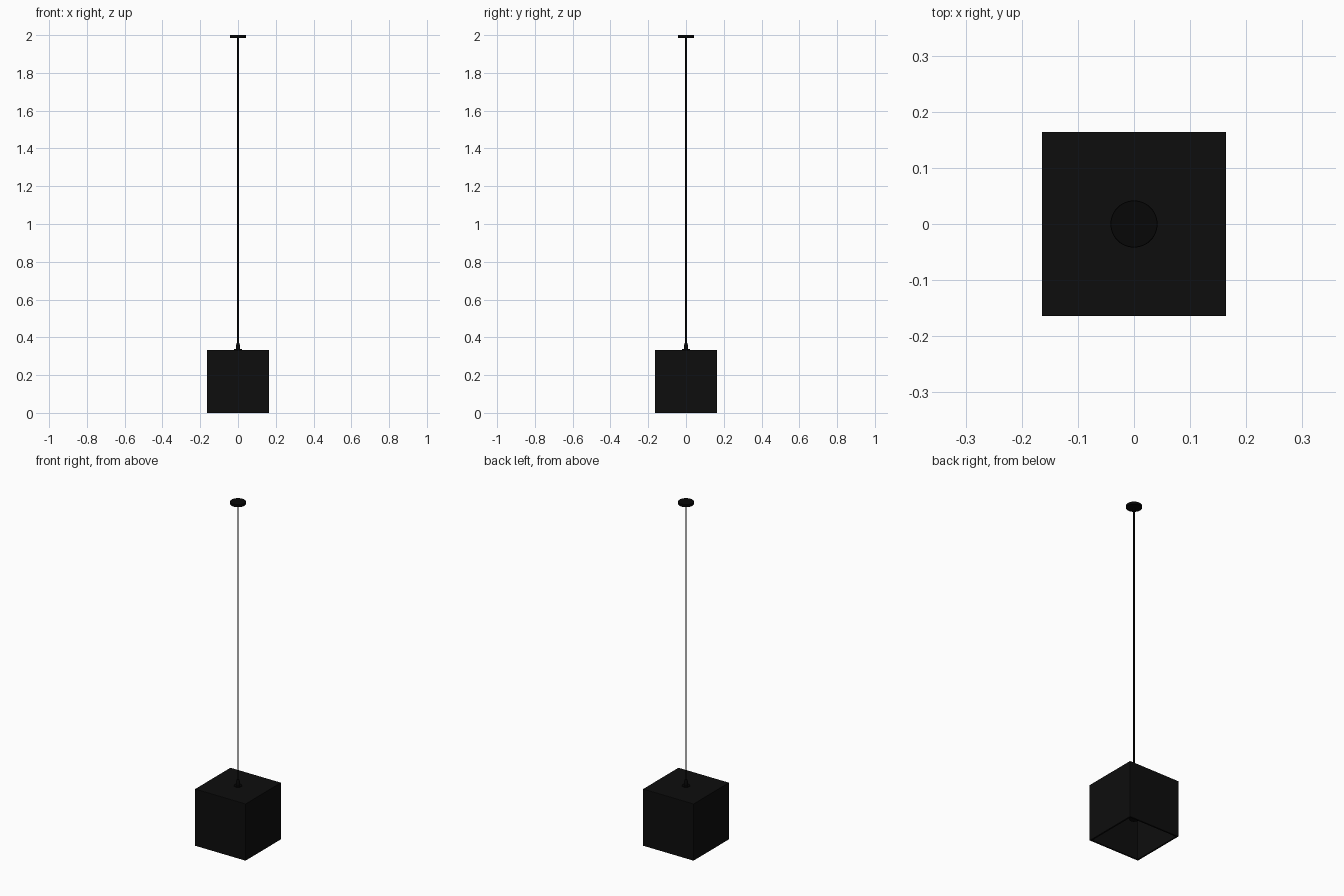
import bpy, bmesh, math

if "Cube" in bpy.data.objects:
    bpy.data.objects.remove(bpy.data.objects["Cube"])

def mat(name, c):
    m = bpy.data.materials.new(name)
    m.diffuse_color = (c, c, c, 1)
    m.use_nodes = True
    m.node_tree.nodes["Principled BSDF"].inputs["Base Color"].default_value = m.diffuse_color
    return m

shade_black = mat("shade black", 0.004)
fitting_black = mat("fitting black", 0.002)

def lathe(name, profile, m, n=32):
    """Revolve (radius, height) points about the z axis."""
    bm = bmesh.new()
    vs = [bm.verts.new((r, 0, z)) for r, z in profile]
    es = [bm.edges.new(p) for p in zip(vs, vs[1:])]
    bmesh.ops.spin(bm, geom=vs + es, cent=(0, 0, 0), axis=(0, 0, 1),
                   angle=math.tau, steps=n, use_duplicate=False)
    bmesh.ops.remove_doubles(bm, verts=bm.verts, dist=1e-5)
    bmesh.ops.recalc_face_normals(bm, faces=bm.faces)
    me = bpy.data.meshes.new(name)
    bm.to_mesh(me)
    bm.free()
    ob = bpy.data.objects.new(name, me)
    bpy.context.collection.objects.link(ob)
    me.materials.append(m)
    bpy.ops.object.select_all(action='DESELECT')
    ob.select_set(True)
    bpy.context.view_layer.objects.active = ob
    bpy.ops.object.shade_smooth_by_angle(angle=math.radians(35))
    return ob

# Cube shade, open below, with thin walls and slightly softened edges
W, H = 0.328, 0.333
bm = bmesh.new()
bmesh.ops.create_cube(bm, size=1)
for v in bm.verts:
    v.co = (v.co.x * W, v.co.y * W, (v.co.z + 0.5) * H)
bottom = [f for f in bm.faces if f.normal.z < -0.5]
bmesh.ops.delete(bm, geom=bottom, context='FACES_ONLY')
me = bpy.data.meshes.new("shade")
bm.to_mesh(me)
bm.free()
shade = bpy.data.objects.new("shade", me)
bpy.context.collection.objects.link(shade)
me.materials.append(shade_black)
sol = shade.modifiers.new("walls", 'SOLIDIFY')
sol.thickness = 0.01
sol.offset = -1
sol.use_even_offset = True
bev = shade.modifiers.new("soft edges", 'BEVEL')
bev.width = 0.0015
bev.segments = 2

# Ceiling canopy
lathe("ceiling_canopy", [(0, 1.985), (0.041, 1.985), (0.042, 1.986),
                         (0.042, 1.999), (0.041, 2.0), (0, 2.0)], fitting_black, 48)
# Cord
lathe("cord", [(0, 0.36), (0.004, 0.36), (0.004, 1.99), (0, 1.99)], fitting_black, 16)
# Cord grip on top of the shade
lathe("cord_grip", [(0, 0.33), (0.021, 0.33), (0.021, 0.337), (0.011, 0.338),
                    (0.011, 0.355), (0.007, 0.37), (0, 0.37)], fitting_black)
# Lamp socket inside the shade
lathe("lamp_socket", [(0, 0.325), (0.022, 0.325), (0.025, 0.31),
                      (0.025, 0.115), (0, 0.115)], fitting_black)
